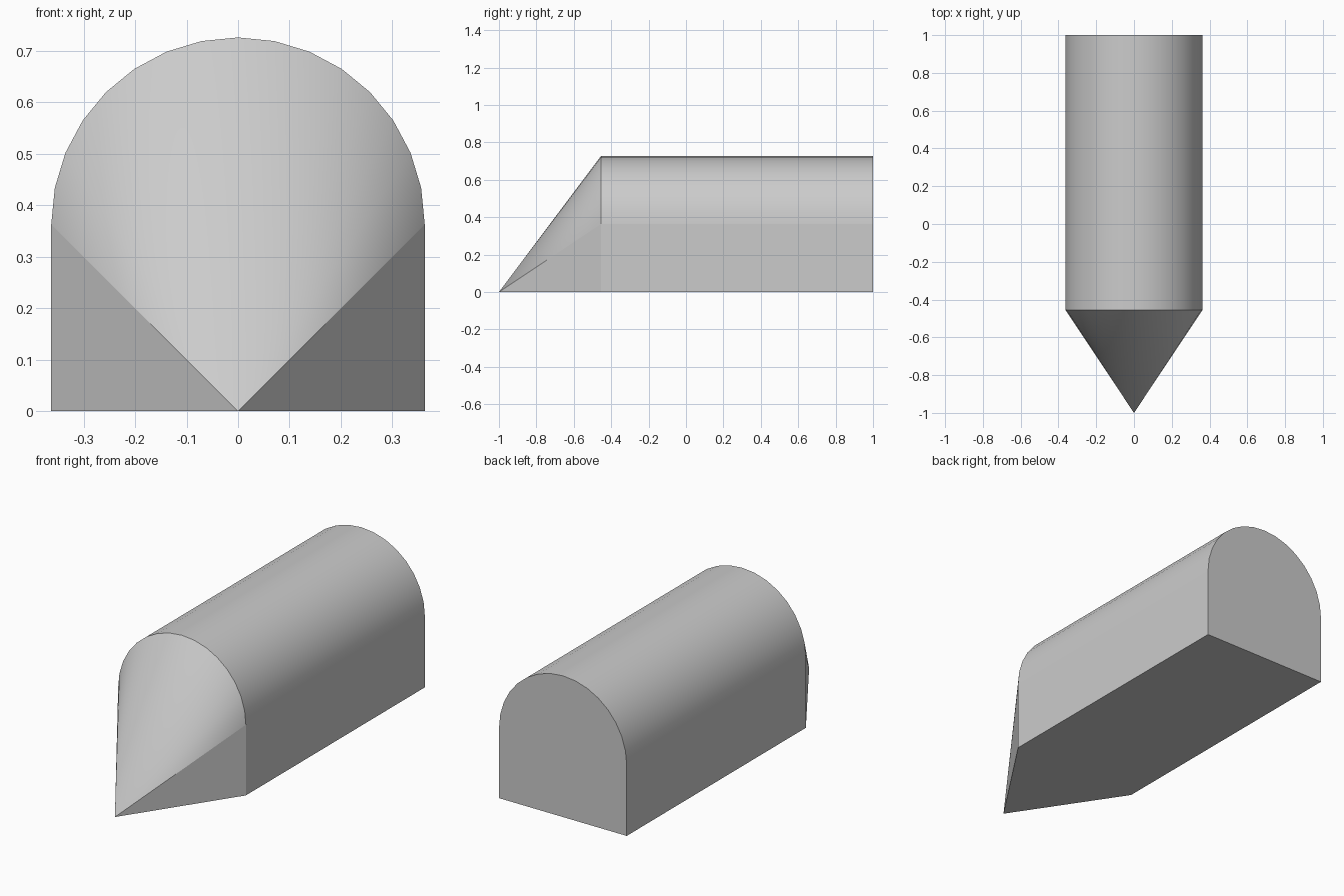
import bpy, bmesh, math

cube = bpy.data.objects.get("Cube")
if cube:
    bpy.data.objects.remove(cube, do_unlink=True)

RADIUS = 0.363      # arch radius, also the height of the straight walls
SHOULDER = -0.455   # where the body ends and the nose begins
SEGMENTS = 16

grey = bpy.data.materials.new("plain grey")
grey.use_nodes = True
colour = (0.6, 0.6, 0.6, 1)
grey.diffuse_color = colour
grey.node_tree.nodes["Principled BSDF"].inputs["Base Color"].default_value = colour

# Arched cross-section: flat base, straight walls, half-round top
profile = [(RADIUS, 0)]
for i in range(SEGMENTS + 1):
    a = math.pi * i / SEGMENTS
    profile.append((RADIUS * math.cos(a), RADIUS + RADIUS * math.sin(a)))
profile.append((-RADIUS, 0))

bm = bmesh.new()
front = [bm.verts.new((x, SHOULDER, z)) for x, z in profile]
back = [bm.verts.new((x, 1, z)) for x, z in profile]
tip = bm.verts.new((0, -1, 0))

# Body skin and pointed nose; only the arched strips are smooth
last = len(profile) - 2
for i in range(last + 1):
    curved = 0 < i < last
    bm.faces.new((front[i], front[i + 1], back[i + 1], back[i])).smooth = curved
    bm.faces.new((tip, front[i + 1], front[i])).smooth = curved

# Back wall and underside
bm.faces.new(back)
bm.faces.new((tip, front[0], back[0], back[-1], front[-1]))
bmesh.ops.recalc_face_normals(bm, faces=bm.faces)

# Crisp crease between body and nose
ring = set(front)
for edge in bm.edges:
    if set(edge.verts) <= ring:
        edge.smooth = False

mesh = bpy.data.meshes.new("pointed_arch_block")
bm.to_mesh(mesh)
bm.free()
mesh.materials.append(grey)
block = bpy.data.objects.new("pointed_arch_block", mesh)
bpy.context.collection.objects.link(block)
